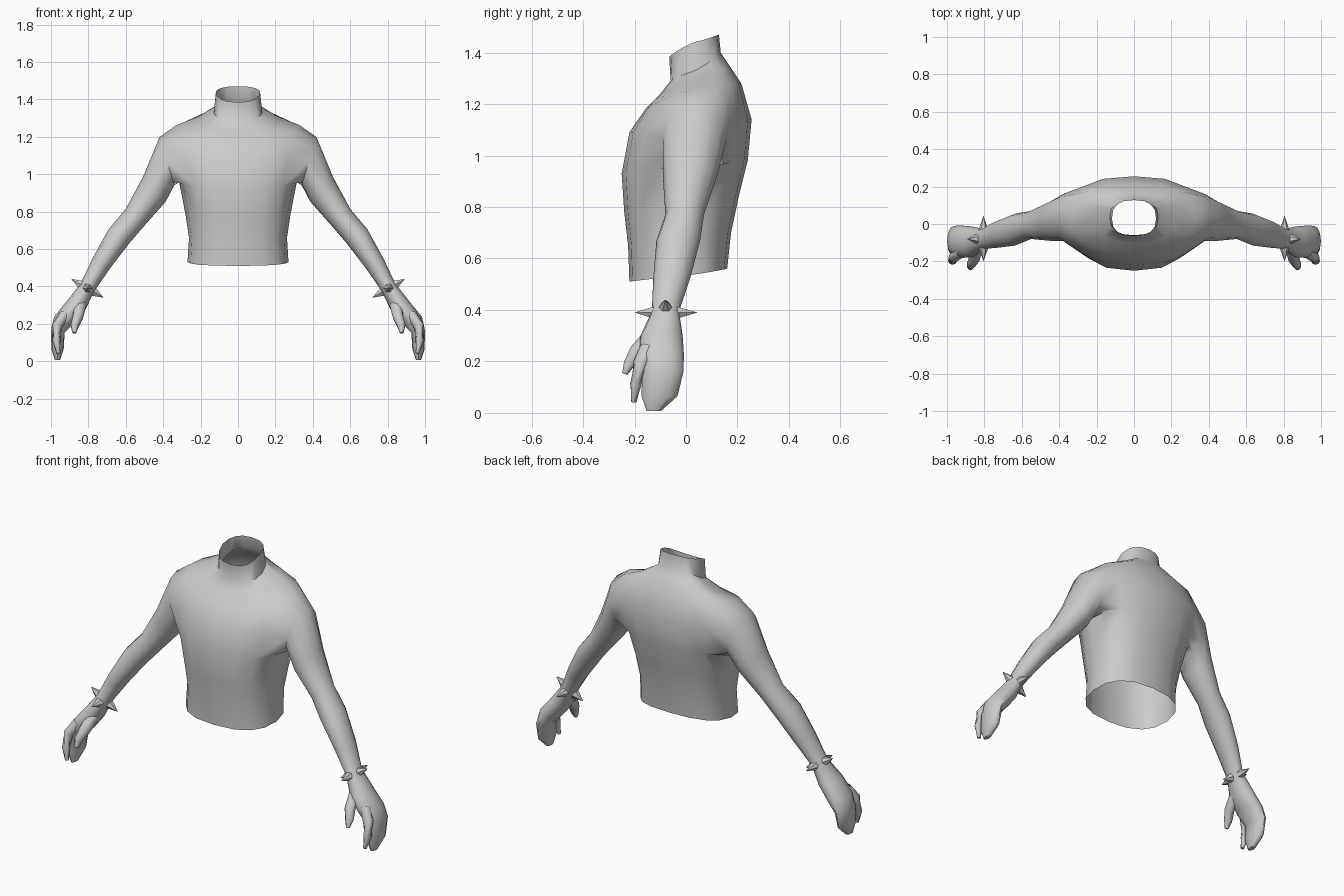
import bpy, bmesh, math
from mathutils import Vector

if "Cube" in bpy.data.objects:
    bpy.data.objects.remove(bpy.data.objects["Cube"])

grey = bpy.data.materials.new("light_grey")
grey.diffuse_color = (0.6, 0.6, 0.6, 1)
grey.use_nodes = True
grey.node_tree.nodes["Principled BSDF"].inputs["Base Color"].default_value = grey.diffuse_color


def finish(name, bm, angle=50, smooth=True):
    bmesh.ops.recalc_face_normals(bm, faces=bm.faces)
    me = bpy.data.meshes.new(name)
    bm.to_mesh(me)
    bm.free()
    ob = bpy.data.objects.new(name, me)
    bpy.context.collection.objects.link(ob)
    me.materials.append(grey)
    m = ob.modifiers.new("mirror", 'MIRROR')
    m.use_clip = True
    m.merge_threshold = 0.001
    bpy.ops.object.select_all(action='DESELECT')
    ob.select_set(True)
    bpy.context.view_layer.objects.active = ob
    if smooth:
        bpy.ops.object.shade_smooth_by_angle(angle=math.radians(angle))
    return ob


def skin(bm, a, b, closed):
    n = len(a)
    for i in range(n if closed else n - 1):
        j = (i + 1) % n
        bm.faces.new((a[i], a[j], b[j], b[i]))


# Torso half rings: half width, front y, widest y, back y, front z, side z, back z
TORSO = [
    (.27, -.22, -.03, .16, .51, .53, .56),
    (.262, -.225, -.02, .175, .65, .66, .70),
    (.28, -.24, -.01, .205, .78, .78, .84),
    (.315, -.25, .01, .24, .93, .96, .98),
    (.36, -.22, .03, .255, 1.09, 1.11, 1.14),
    (.33, -.155, .04, .215, 1.185, 1.262, 1.28),
    (.22, -.10, .04, .165, 1.24, 1.285, 1.355),
    (.13, -.06, .035, .135, 1.29, 1.33, 1.40),
    (.118, -.065, .03, .128, 1.385, 1.44, 1.47),
]
bm = bmesh.new()
rows = []
for hw, yf, ys, yb, zf, zs, zb in TORSO:
    ring = []
    for k in range(9):
        t = math.radians(-90 + 22.5 * k)
        c, s = max(0, math.cos(t)) ** .8, abs(math.sin(t)) ** .8
        if k in (0, 8):
            c = 0
        ye, ze = (yf, zf) if k < 4 else (yb, zb)
        f = abs(math.sin(t))
        ring.append(bm.verts.new((hw * c, ys + (ye - ys) * s, zs + (ze - zs) * f)))
    rows.append(ring)
for r in range(len(rows) - 1):
    for k in range(8):
        if r in (3, 4) and 2 <= k <= 5:      # leave the armhole open
            continue
        a, b = rows[r], rows[r + 1]
        bm.faces.new((a[k], a[k + 1], b[k + 1], b[k]))

# Arm and mitten hand grow from the armhole:
# x, y, z, half thickness, half depth, tilt in degrees
ARM = [
    (.38, .035, 1.07, .135, .125, 73),
    (.447, .015, .92, .09, .105, 48),
    (.55, -.005, .77, .067, .075, 40),
    (.635, -.03, .67, .067, .085, 33),
    (.73, -.055, .525, .054, .072, 30),
    (.805, -.08, .395, .042, .053, 30),
    (.865, -.095, .30, .055, .082, 22),
    (.925, -.095, .225, .06, .087, 12),
    (.963, -.09, .16, .037, .080, 12),
    (.965, -.103, .065, .033, .070, 0),
    (.965, -.125, .008, .014, .028, 0),
]
loop = rows[5][2:7] + [rows[4][6]] + rows[3][6:1:-1] + [rows[4][2]]
for x, y, z, a, b, tilt in ARM:
    u = Vector((math.cos(math.radians(tilt)), 0, math.sin(math.radians(tilt))))
    new = []
    for j in range(12):
        t = math.radians(30 * j - 60)
        p = Vector((x, y, z)) + u * a * math.cos(t) + Vector((0, b * math.sin(t), 0))
        new.append(bm.verts.new(p))
    skin(bm, loop, new, True)
    loop = new
bm.faces.new(loop)
bmesh.ops.delete(bm, geom=[v for v in bm.verts if not v.link_faces], context='VERTS')
finish("torso_and_arms", bm)


# Separate digits as tapered tubes
def digit(name, path):
    bm = bmesh.new()
    prev = None
    pts = [Vector(p[:3]) for p in path]
    for i, p in enumerate(pts):
        d = pts[min(i + 1, len(pts) - 1)] - pts[max(i - 1, 0)]
        q = d.to_track_quat('Z', 'Y')
        r = path[i][3]
        ring = [bm.verts.new(p + q @ Vector((r * math.cos(k * math.pi / 4),
                                             r * math.sin(k * math.pi / 4), 0)))
                for k in range(8)]
        if prev:
            skin(bm, prev, ring, True)
        prev = ring
    bm.faces.new(prev)
    finish(name, bm)


digit("finger", [(.925, -.15, .25, .03), (.965, -.18, .19, .028),
                 (.972, -.195, .11, .023), (.96, -.203, .042, .011)])
digit("thumb", [(.845, -.13, .30, .035), (.855, -.19, .24, .03),
                (.873, -.222, .19, .023), (.875, -.238, .152, .011)])

# Four wrist spikes
bm = bmesh.new()
centre = Vector((.805, -.08, .39))
out = Vector((.87, 0, .5))
for d, reach, base in ((out, .10, .038), (-out, .10, .038),
                       (Vector((0, -1, 0)), .12, .045), (Vector((0, 1, 0)), .125, .045)):
    q = d.to_track_quat('Z', 'Y')
    ring = [bm.verts.new(centre + d * base + q @ Vector((.027 * math.cos(k * math.pi / 3),
                                                         .027 * math.sin(k * math.pi / 3), 0)))
            for k in range(6)]
    tip = bm.verts.new(centre + d * reach)
    for k in range(6):
        bm.faces.new((ring[k], ring[(k + 1) % 6], tip))
    bm.faces.new(ring)
finish("wrist_spikes", bm, smooth=False)
